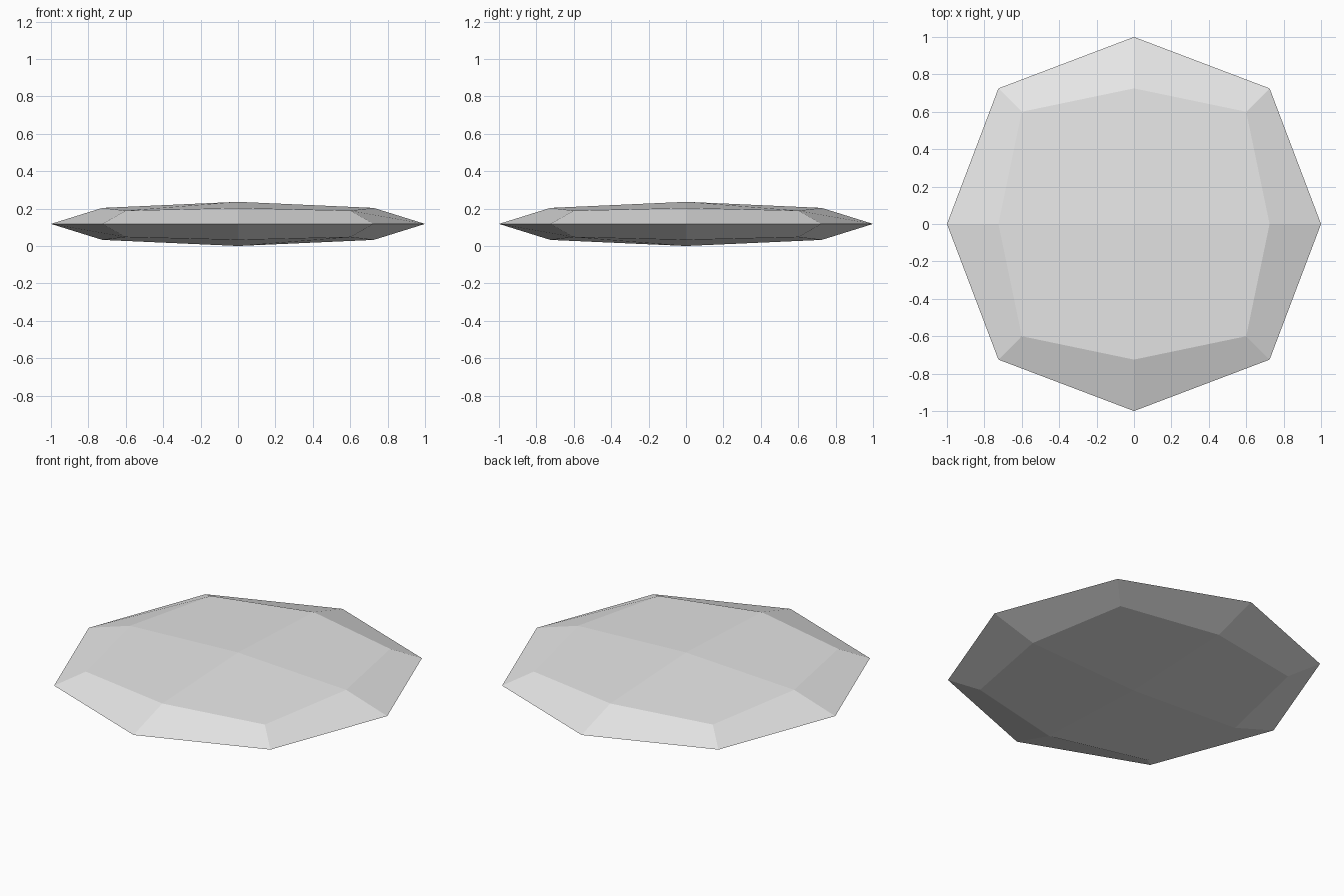
import bpy, bmesh

if "Cube" in bpy.data.objects:
    bpy.data.objects.remove(bpy.data.objects["Cube"])

HALF_HEIGHT = 0.118

# One flat grey
grey = bpy.data.materials.new("light grey")
grey.diffuse_color = (0.8, 0.8, 0.8, 1)
grey.use_nodes = True
grey.node_tree.nodes["Principled BSDF"].inputs["Base Color"].default_value = grey.diffuse_color

# Cube with each side split in four, then rounded into a faceted pebble
bm = bmesh.new()
bmesh.ops.create_cube(bm, size=2)
bmesh.ops.subdivide_edges(bm, edges=bm.edges[:], cuts=1, use_grid_fill=True)

# Pull in edge midpoints and corners, then flatten
pull = {1: 1.0, 2: 0.725, 3: 0.6}
for v in bm.verts:
    axes = sum(abs(c) > 0.5 for c in v.co)
    v.co *= pull[axes]
    v.co.z = (v.co.z + 1) * HALF_HEIGHT

bmesh.ops.recalc_face_normals(bm, faces=bm.faces[:])
mesh = bpy.data.meshes.new("flat_pebble")
bm.to_mesh(mesh)
bm.free()
mesh.materials.append(grey)
pebble = bpy.data.objects.new("flat_pebble", mesh)
bpy.context.collection.objects.link(pebble)
